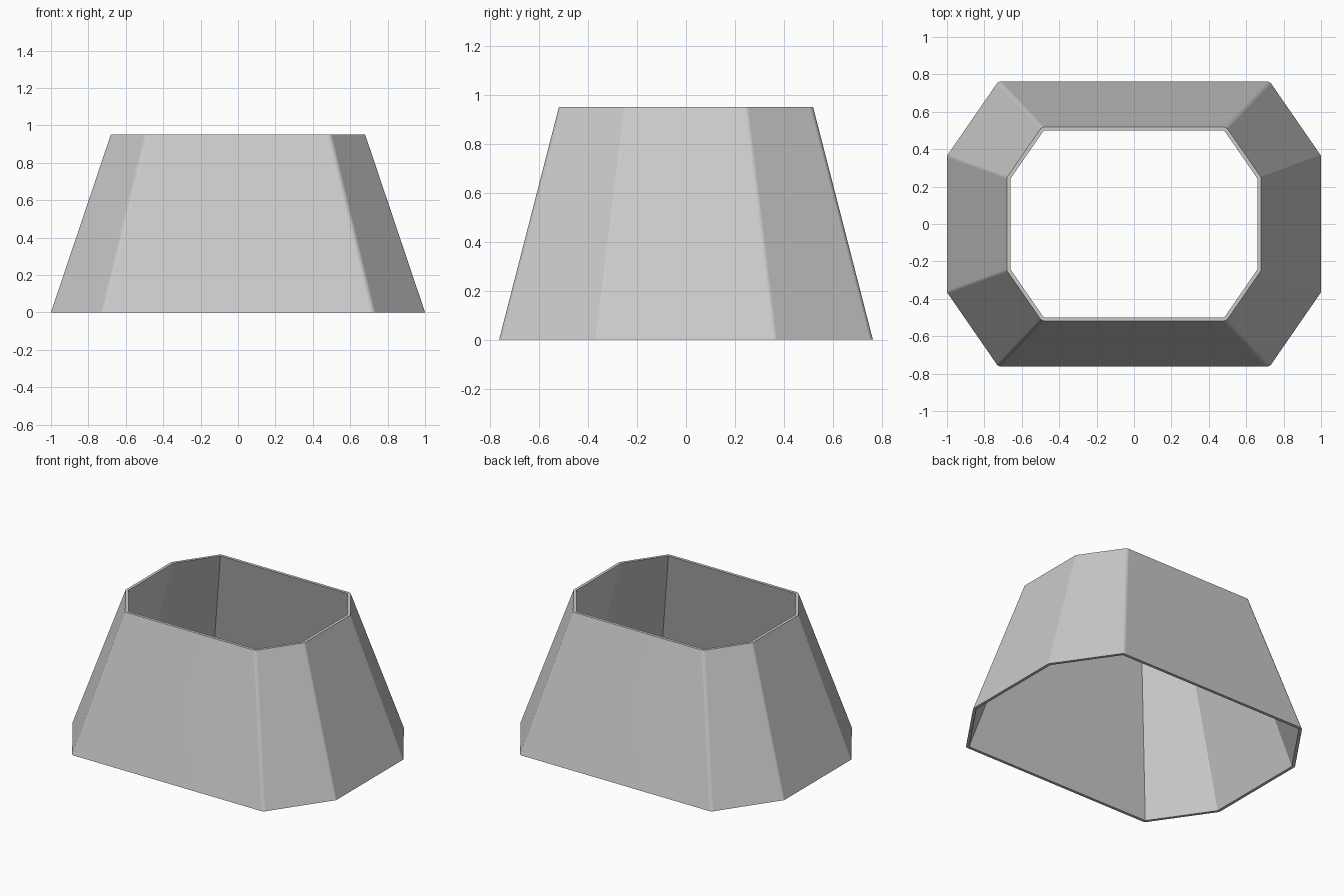
import bpy
import bmesh

cube = bpy.data.objects.get("Cube")
if cube:
    bpy.data.objects.remove(cube, do_unlink=True)

HEIGHT = 0.95
TAPER = 0.68  # top size relative to the base


def octagon(bm, side, chamfer, z):
    """Ring of eight corners, mirrored from one quadrant."""
    quadrants = [(1, 1), (-1, 1), (-1, -1), (1, -1)]
    ring = []
    for sx, sy in quadrants:
        pair = [side, chamfer] if sx * sy > 0 else [chamfer, side]
        ring += [bm.verts.new((sx * x, sy * y, z)) for x, y in pair]
    return ring


def bridge(bm, lower, upper):
    """Quads between two rings."""
    for i in range(len(lower)):
        j = (i + 1) % len(lower)
        bm.faces.new((lower[i], lower[j], upper[j], upper[i]))


grey = bpy.data.materials.new("light grey")
grey.use_nodes = True
colour = (0.6, 0.6, 0.6, 1)
grey.diffuse_color = colour
grey.node_tree.nodes["Principled BSDF"].inputs["Base Color"].default_value = colour

# Open tapered shell: outer wall, top rim, inner wall, bottom rim
bm = bmesh.new()
side, chamfer = (1.0, 0.365), (0.725, 0.763)
outer_base = octagon(bm, side, chamfer, 0)
outer_top = octagon(bm, [v * TAPER for v in side], [v * TAPER for v in chamfer], HEIGHT)
inner_top = octagon(bm, (0.66, 0.243), (0.483, 0.499), HEIGHT)
inner_base = octagon(bm, (0.98, 0.359), (0.715, 0.743), 0)
rings = [outer_base, outer_top, inner_top, inner_base]
for lower, upper in zip(rings, rings[1:] + rings[:1]):
    bridge(bm, lower, upper)
bmesh.ops.recalc_face_normals(bm, faces=bm.faces)

# Slightly rounded outer corners, softer where the wall turns more
for a, b in zip(outer_base, outer_top):
    edge = bm.edges.get((a, b))
    width = 0.016 if abs(a.co.y) > 0.5 else 0.008
    bmesh.ops.bevel(bm, geom=[edge], offset=width, segments=4, profile=0.5,
                    affect="EDGES", clamp_overlap=True)

mesh = bpy.data.meshes.new("tapered_shell")
bm.to_mesh(mesh)
bm.free()
mesh.materials.append(grey)
shell = bpy.data.objects.new("tapered_shell", mesh)
bpy.context.collection.objects.link(shell)

# Smooth only the rounded corners, keep the walls flat
bpy.ops.object.select_all(action="DESELECT")
shell.select_set(True)
bpy.context.view_layer.objects.active = shell
bpy.ops.object.shade_smooth_by_angle(angle=0.42)
weighted = shell.modifiers.new("flat_walls", "WEIGHTED_NORMAL")
weighted.keep_sharp = True
